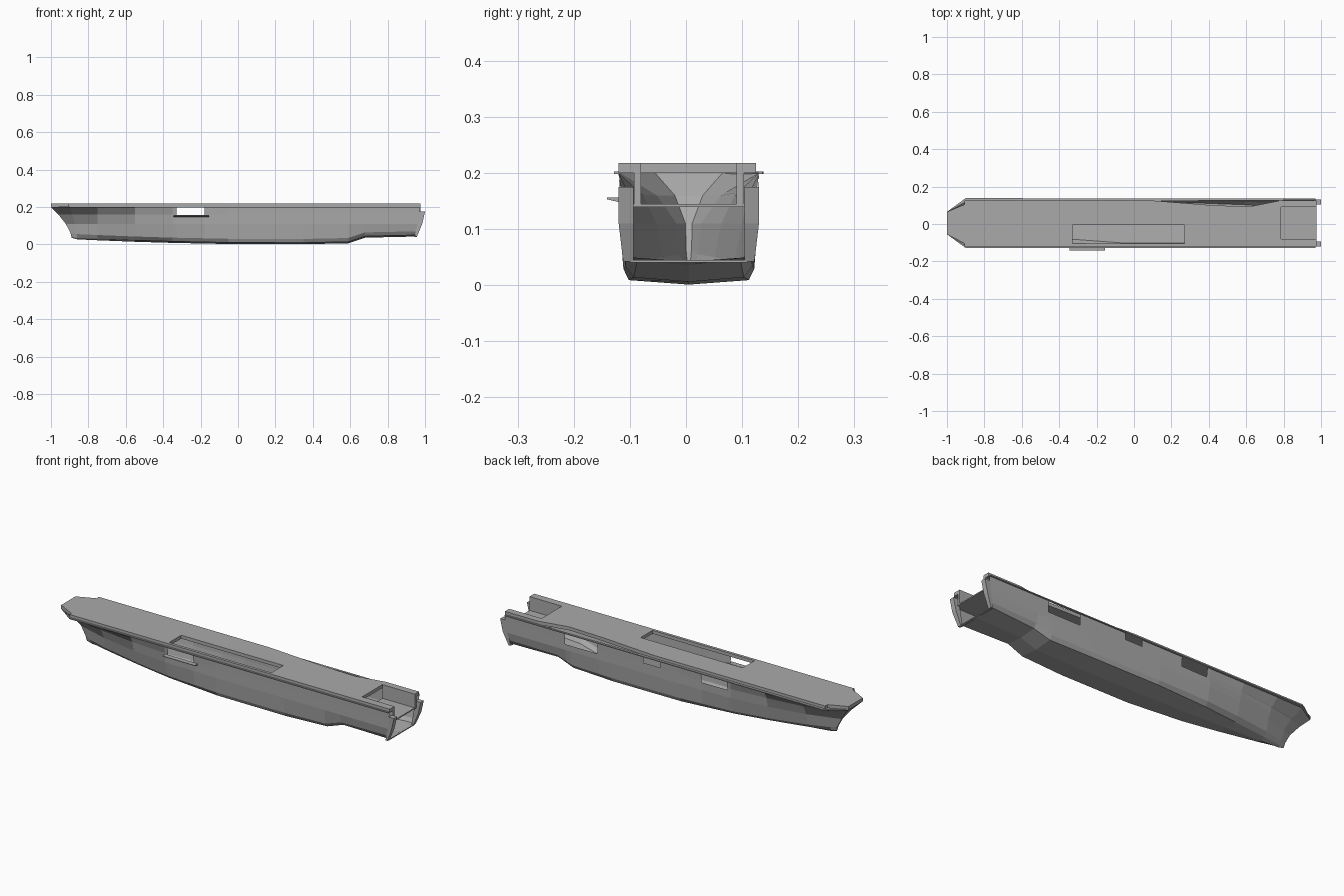
import bpy, bmesh
from mathutils import Vector

if "Cube" in bpy.data.objects:
    bpy.data.objects.remove(bpy.data.objects["Cube"])

CY = 0.005  # hull centreline
grey = bpy.data.materials.new("hull grey")
grey.diffuse_color = (0.4, 0.4, 0.4, 1)
grey.use_nodes = True
grey.node_tree.nodes["Principled BSDF"].inputs["Base Color"].default_value = grey.diffuse_color


def finish(name, bm):
    bmesh.ops.recalc_face_normals(bm, faces=bm.faces)
    me = bpy.data.meshes.new(name)
    bm.to_mesh(me)
    bm.free()
    me.materials.append(grey)
    ob = bpy.data.objects.new(name, me)
    bpy.context.collection.objects.link(ob)
    return ob


def bridge(bm, a, b):
    """Solid between two matching point loops."""
    a, b = [[bm.verts.new(p) for p in loop] for loop in (a, b)]
    bm.faces.new(a)
    bm.faces.new(b)
    for i in range(len(a)):
        k = (i + 1) % len(a)
        bm.faces.new((a[i], a[k], b[k], b[i]))


def prism(name, pts, z0, z1):
    """Solid plate with the given plan outline."""
    bm = bmesh.new()
    bridge(bm, [(x, y, z0) for x, y in pts], [(x, y, z1) for x, y in pts])
    return finish(name, bm)


def box(name, x0, x1, y0, y1, z0, z1):
    return prism(name, [(x0, y0), (x1, y0), (x1, y1), (x0, y1)], z0, z1)


def cut(ob, *bounds):
    c = box(ob.name + "_cutter", *bounds)
    c.hide_render = c.hide_viewport = True
    m = ob.modifiers.new("opening", "BOOLEAN")
    m.operation, m.object, m.solver = "DIFFERENCE", c, "EXACT"


# Hull stations: x, keel height, half widths at bottom, middle and rim, rake
stations = [
    (-.89, .035, .003, .006, .06, -.11),
    (-.86, .027, .008, .022, .122, -.04),
    (-.75, .022, .027, .058, .125, 0),
    (-.55, .014, .058, .095, .125, 0),
    (-.35, .008, .085, .117, .125, 0),
    (-.05, .002, .107, .123, .125, 0),
    (.35, .001, .107, .123, .125, 0),
    (.59, .006, .098, .123, .125, 0),
    (.68, .036, .092, .123, .125, 0),
    (.95, .042, .108, .123, .125, .025),
]


def section(x, zk, wb, wm, wt, rake):
    """Half section from bottom edge to rim, leaning with the rake."""
    half = [(zk + .008, wb), (zk + .028, wb + .6 * (wm - wb)), (.11, wm),
            (.16, wm + .35 * (wt - wm)), (.2, wt)]
    power = 1.6 if rake < 0 else 1
    return [(x + rake * ((z - zk) / (.2 - zk)) ** power, w, z) for z, w in half]


bm = bmesh.new()
rings = []
for st in stations:
    half = section(*st)
    pts = [(x, CY - w, z) for x, w, z in reversed(half)] + [(st[0], CY, st[1])]
    pts += [(x, CY + w, z) for x, w, z in half]
    rings.append([bm.verts.new(p) for p in pts])
for a, b in zip(rings, rings[1:]):
    for i in range(len(a) - 1):
        bm.faces.new((a[i], a[i + 1], b[i + 1], b[i]))
# stem closing the bow
n = len(rings[0])
for i in range(n // 2):
    j = n - 1 - i
    q = [rings[0][i], rings[0][i + 1], rings[0][j - 1], rings[0][j]]
    bm.faces.new(list(dict.fromkeys(q)))
bmesh.ops.recalc_face_normals(bm, faces=bm.faces)


def side_faces(s):
    mid = [(f, f.calc_center_median()) for f in bm.faces]
    return [f for f, c in mid if (c.y - CY) * s > .08 and c.z > .07]


# side bays: x range, sill height, side
for x0, x1, sill, s in [(-.33, -.18, .15, -1), (-.33, -.18, .15, 1),
                        (.06, .16, .165, 1), (.43, .62, .14, 1)]:
    for co, no in [((x0, 0, 0), (1, 0, 0)), ((x1, 0, 0), (1, 0, 0)), ((0, 0, sill), (0, 0, 1))]:
        fs = side_faces(s)
        geom = fs + list({e for f in fs for e in f.edges}) + list({v for f in fs for v in f.verts})
        bmesh.ops.bisect_plane(bm, geom=geom, plane_co=Vector(co), plane_no=Vector(no))
    gone = [f for f in side_faces(s) if x0 < f.calc_center_median().x < x1
            and f.calc_center_median().z > sill]
    bmesh.ops.delete(bm, geom=gone, context="FACES")
finish("hull", bm)

# Flight deck with bow chamfers and a side recess aft
deck = prism("deck", [
    (-1, -.055), (-.905, -.105), (-.905, -.12), (.975, -.12), (.975, .125), (.78, .125),
    (.62, .093), (.42, .1), (.1, .125), (-.905, .125), (-.905, .105), (-1, .065)], .2, .218)
cut(deck, -.33, .27, -.105, -.005, .1, .3)   # long deck opening
cut(deck, .785, 1.1, -.08, .09, .1, .3)      # stern well

# Thin walkway flanges around the deck edge
prism("port_walkway", [(-1, -.055), (-.9, -.128), (.97, -.128), (.97, -.117), (-.9, -.117)], .198, .203)
prism("starboard_walkway", [(-1, .065), (-.9, .138), (.97, .136), (.97, .128), (-.9, .117)], .198, .203)

# Stern well floor and walls
box("well_floor", .785, .975, -.115, .125, .139, .145)
box("port_well_wall", .785, .975, -.093, -.08, .145, .2)
box("starboard_well_wall", .785, .975, .09, .103, .145, .2)

# Raked stern posts either side of the open transom
post = [(.945, .042), (.957, .042), (.985, .11), (1, .175), (.97, .175)]
for nm, s in [("port", -1), ("starboard", 1)]:
    bm = bmesh.new()
    bridge(bm, [(x, CY + s * .099, z) for x, z in post],
           [(x, CY + s * (.117 if z < .06 else .125), z) for x, z in post])
    finish(nm + "_stern_post", bm)
box("transom_sill", .945, .957, -.1, .11, .04, .045)

# Side platform below the port bay
bm = bmesh.new()
profile = [(-.115, .156), (-.141, .156), (-.141, .153), (-.115, .147)]
bridge(bm, [(-.345, y, z) for y, z in profile], [(-.155, y, z) for y, z in profile])
finish("side_platform", bm)
